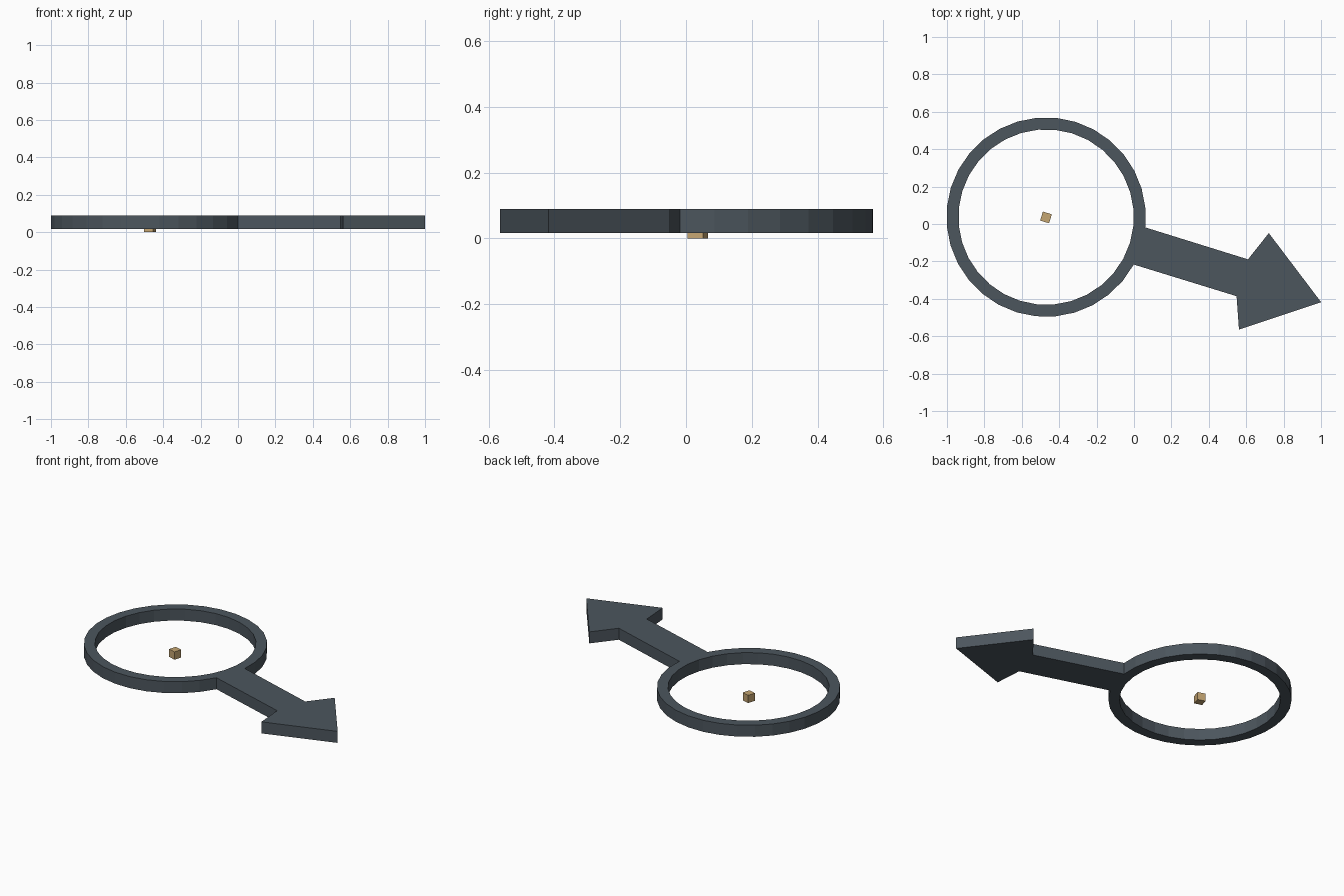
import bpy
import bmesh
from math import sin, cos, tau
from mathutils import Matrix, Vector

if "Cube" in bpy.data.objects:
    bpy.data.objects.remove(bpy.data.objects["Cube"])

CENTRE = Vector((-0.47, 0.037, 0))
TURN = -0.3              # heading of the arrow, radians
SIDES = 32
R_OUT, R_IN = 0.533, 0.469
Z_LOW, Z_HIGH = 0.016, 0.09


def material(name, rgb):
    mat = bpy.data.materials.new(name)
    mat.use_nodes = True
    mat.diffuse_color = (*rgb, 1)
    bsdf = mat.node_tree.nodes["Principled BSDF"]
    bsdf.inputs["Base Color"].default_value = (*rgb, 1)
    bsdf.inputs["Roughness"].default_value = 0.8
    return mat


def finish(name, bm, mat):
    bmesh.ops.recalc_face_normals(bm, faces=bm.faces)
    mesh = bpy.data.meshes.new(name)
    bm.to_mesh(mesh)
    bm.free()
    mesh.materials.append(mat)
    obj = bpy.data.objects.new(name, mesh)
    bpy.context.collection.objects.link(obj)
    obj.location = CENTRE
    obj.rotation_euler.z = TURN
    return obj


slate = material("dark slate", (0.072, 0.092, 0.11))
tan = material("tan", (0.56, 0.38, 0.17))

# Flat outline of the ring, with the arrow growing from two of its segments
bm = bmesh.new()


def loop(radius):
    return [bm.verts.new((radius * cos(tau * i / SIDES), radius * sin(tau * i / SIDES), Z_LOW))
            for i in range(SIDES)]


outer, inner = loop(R_OUT), loop(R_IN)
for i in range(SIDES):
    j = (i + 1) % SIDES
    bm.faces.new((outer[i], outer[j], inner[j], inner[i]))

# Shaft and head, one half on each side of a shared centre line
neck = bm.verts.new((1.098, 0, Z_LOW))
tip = bm.verts.new((1.539, 0, Z_LOW))
for side in (1, -1):
    corner = bm.verts.new((1.098, 0.103 * side, Z_LOW))
    wing = bm.verts.new((1.163, 0.27 * side, Z_LOW))
    halves = [(outer[0], neck, corner, outer[side]), (neck, tip, wing, corner)]
    for half in halves:
        bm.faces.new(half if side > 0 else half[::-1])

# Thicken the outline into a plate
bmesh.ops.recalc_face_normals(bm, faces=bm.faces)
extruded = bmesh.ops.extrude_face_region(bm, geom=bm.faces[:], use_keep_orig=True)
top = [g for g in extruded["geom"] if isinstance(g, bmesh.types.BMVert)]
bmesh.ops.translate(bm, verts=top, vec=(0, 0, Z_HIGH - Z_LOW))
finish("ring_arrow", bm, slate)

# Small block at the centre of the ring
bm = bmesh.new()
bmesh.ops.create_cube(bm, size=0.05, matrix=Matrix.Translation((0, -0.002, 0.025)))
finish("centre_block", bm, tan)
